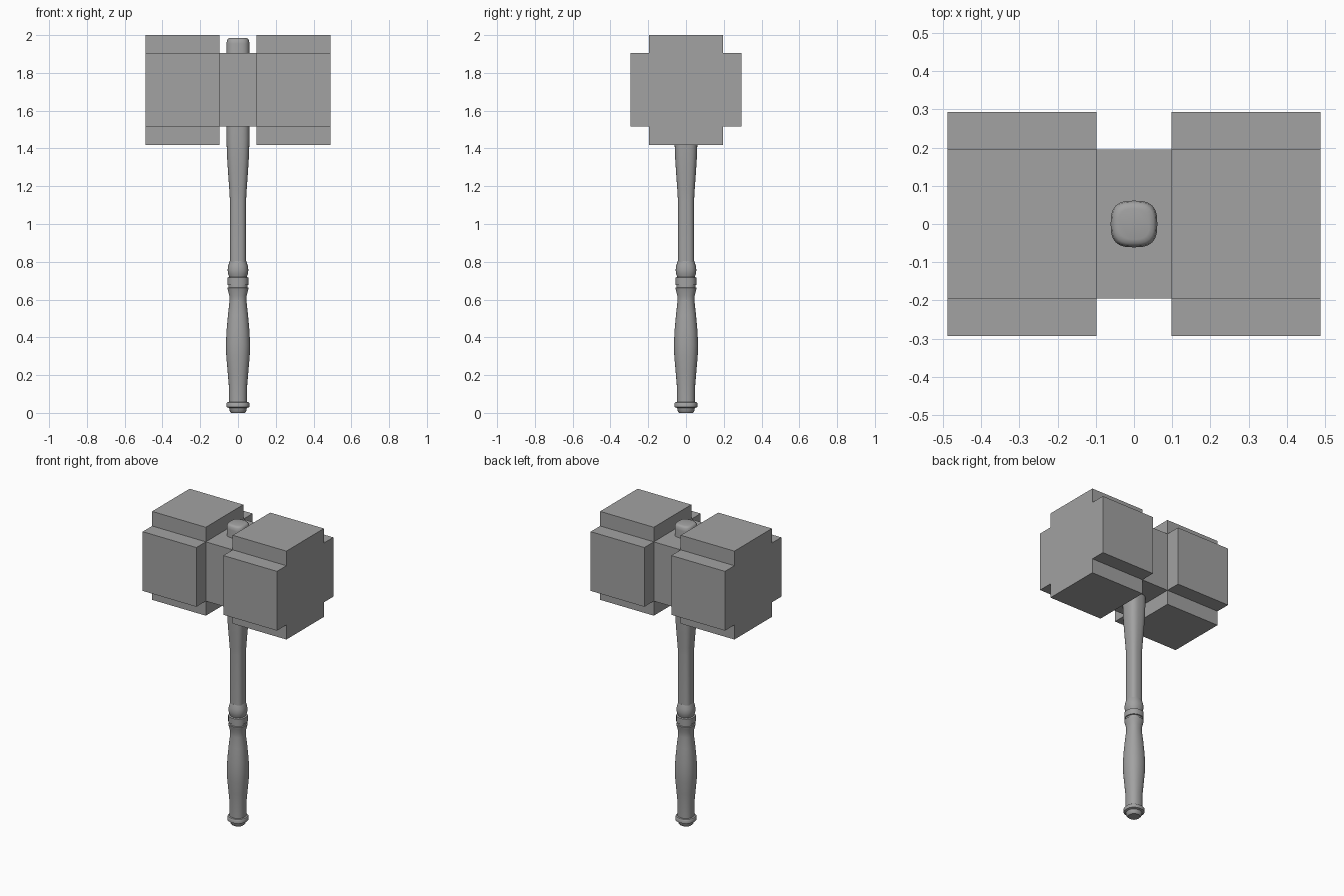
import bpy, bmesh, math

cube = bpy.data.objects.get("Cube")
if cube:
    bpy.data.objects.remove(cube, do_unlink=True)

GREY = 0.36
mat = bpy.data.materials.new("plain grey")
mat.use_nodes = True
mat.diffuse_color = (GREY, GREY, GREY, 1)
mat.node_tree.nodes["Principled BSDF"].inputs["Base Color"].default_value = (GREY, GREY, GREY, 1)


def finish(name, bm):
    bmesh.ops.recalc_face_normals(bm, faces=bm.faces)
    mesh = bpy.data.meshes.new(name)
    bm.to_mesh(mesh)
    bm.free()
    mesh.materials.append(mat)
    obj = bpy.data.objects.new(name, mesh)
    bpy.context.collection.objects.link(obj)
    return obj


def extrude_x(name, outline, x0, x1):
    """Prism along x from a (y, z) outline."""
    bm = bmesh.new()
    face = bm.faces.new([bm.verts.new((x0, y, z)) for y, z in outline])
    out = bmesh.ops.extrude_face_region(bm, geom=[face])
    moved = [v for v in out["geom"] if isinstance(v, bmesh.types.BMVert)]
    bmesh.ops.translate(bm, verts=moved, vec=(x1 - x0, 0, 0))
    return finish(name, bm)


# Head: two cross-shaped blocks joined by a square core
MID, WIDE, TALL, INNER, OUTER = 1.71, 0.293, 0.291, 0.098, 0.489
NARROW = 0.195
quarter = [(WIDE, NARROW), (NARROW, NARROW), (NARROW, TALL)]
cross = []
for sy, sz in ((1, 1), (-1, 1), (-1, -1), (1, -1)):
    corner = quarter if sy * sz > 0 else quarter[::-1]
    cross += [(sy * y, MID + sz * z) for y, z in corner]
extrude_x("left_head_block", cross, INNER, OUTER)
extrude_x("right_head_block", cross, -OUTER, -INNER)
core = [(sy * NARROW, MID + sz * NARROW) for sy, sz in ((1, 1), (-1, 1), (-1, -1), (1, -1))]
extrude_x("head_core", core, -INNER, INNER)


def turned(name, profile, power, sides=32):
    """Lathe a (radius, z) profile with a rounded-square section."""
    bm = bmesh.new()
    rings = []
    for r, z in profile:
        ring = []
        for i in range(sides):
            c, s = math.cos(math.tau * i / sides), math.sin(math.tau * i / sides)
            k = r / (abs(c) ** power + abs(s) ** power) ** (1 / power)
            ring.append(bm.verts.new((k * c, k * s, z)))
        rings.append(ring)
    for a, b in zip(rings, rings[1:]):
        for i in range(sides):
            j = (i + 1) % sides
            bm.faces.new((a[i], a[j], b[j], b[i]))
    bm.faces.new(rings[0][::-1])
    bm.faces.new(rings[-1])
    obj = finish(name, bm)
    bpy.ops.object.select_all(action="DESELECT")
    obj.select_set(True)
    bpy.context.view_layer.objects.active = obj
    bpy.ops.object.shade_smooth_by_angle(angle=math.radians(40))
    return obj


# Handle, from the pommel up
turned("pommel", [(0.036, 0), (0.043, 0.008), (0.047, 0.026), (0.06, 0.03),
                  (0.061, 0.05), (0.057, 0.056), (0.048, 0.058)], 2.3)
turned("grip", [(0.048, 0.055), (0.049, 0.15), (0.055, 0.22), (0.062, 0.3), (0.064, 0.36),
                (0.061, 0.43), (0.053, 0.52), (0.045, 0.59), (0.046, 0.62), (0.055, 0.655)], 2.3)
turned("lower_collar", [(0.055, 0.655), (0.056, 0.662), (0.05, 0.664), (0.05, 0.676)], 2.3)
turned("upper_collar", [(0.05, 0.676), (0.056, 0.678), (0.056, 0.716), (0.048, 0.719)], 2.3)
turned("neck_bead", [(0.046, 0.718), (0.052, 0.735), (0.055, 0.755), (0.052, 0.778),
                     (0.044, 0.803)], 2.3)
turned("shaft", [(0.043, 0.8), (0.043, 1.13), (0.046, 1.18), (0.053, 1.28), (0.058, 1.36),
                 (0.061, 1.45), (0.061, 1.955), (0.058, 1.974), (0.051, 1.982), (0.04, 1.985)], 2.9)
